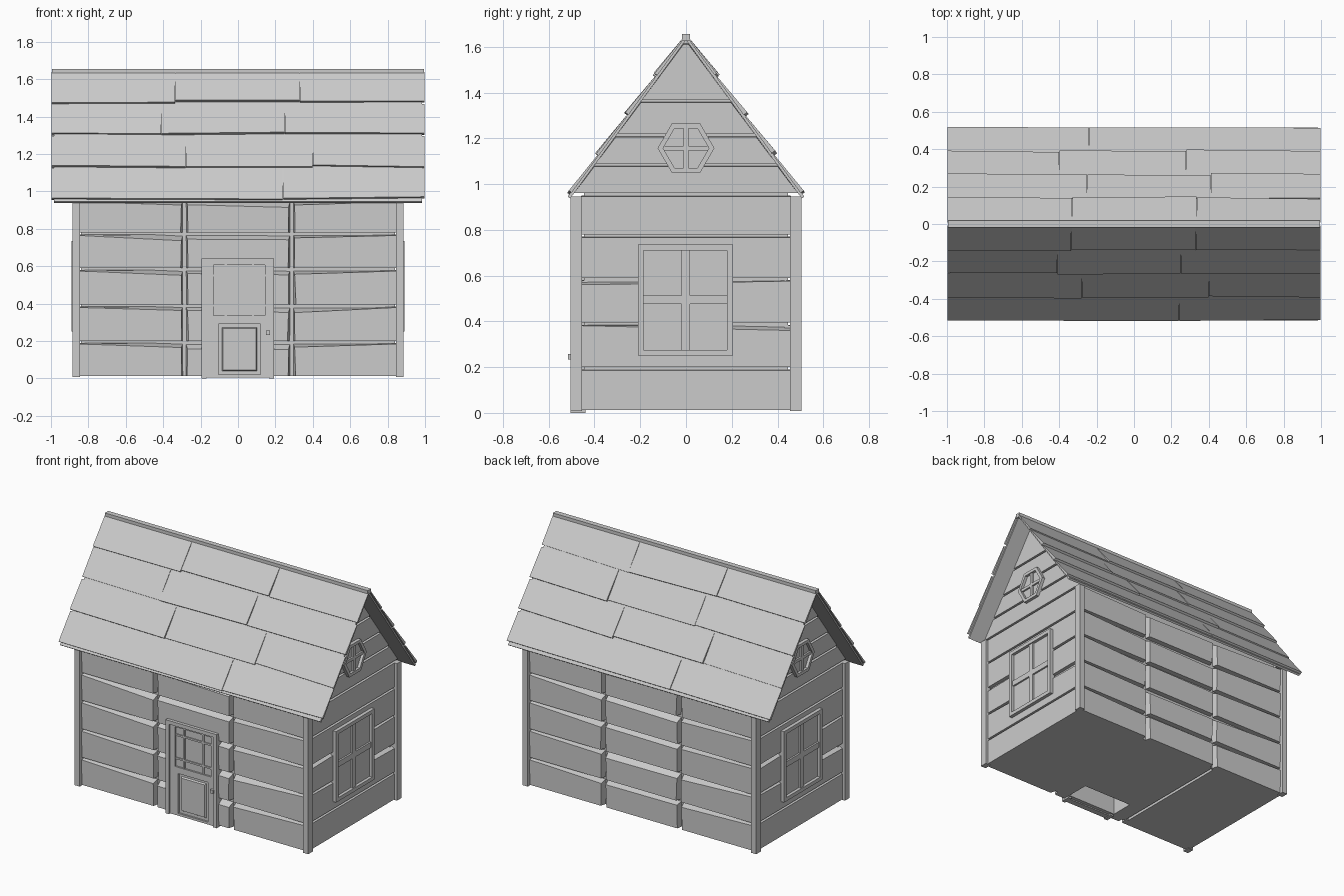
import bpy, bmesh, math, random
from mathutils import Matrix, Vector

random.seed(4)
cube = bpy.data.objects.get("Cube")
if cube:
    bpy.data.objects.remove(cube)

grey = bpy.data.materials.new("weathered grey")
grey.use_nodes = True
grey.diffuse_color = (0.6, 0.6, 0.6, 1)
grey.node_tree.nodes["Principled BSDF"].inputs["Base Color"].default_value = grey.diffuse_color

# Wall frames: local x runs along the wall, y is up, z points outward
FACE = Matrix(((1, 0, 0, 0), (0, 0, -1, 0), (0, 1, 0, 0), (0, 0, 0, 1)))
FRONT, RIGHT, BACK, LEFT = [Matrix.Rotation(k * math.pi / 2, 4, 'Z') @ FACE for k in range(4)]

PITCH = 0.73                       # gable half width gained per unit of drop
APEX, EAVE = 1.63, 0.945


def half(z):
    return PITCH * (APEX - z)


def add_prism(bm, frame, back, front):
    """Join two matching outlines, given as local points, into a solid."""
    a = [bm.verts.new(frame @ Vector(p)) for p in back]
    b = [bm.verts.new(frame @ Vector(p)) for p in front]
    n = len(a)
    bm.faces.new(a[::-1])
    bm.faces.new(b)
    for i in range(n):
        j = (i + 1) % n
        bm.faces.new((a[i], a[j], b[j], b[i]))


def add_box(bm, frame, u0, u1, v0, v1, w0, w1):
    quad = [(u0, v0), (u1, v0), (u1, v1), (u0, v1)]
    add_prism(bm, frame, [(*p, w0) for p in quad], [(*p, w1) for p in quad])


def add_plank(bm, frame, quad, w0, low, high, inset):
    """Board whose face corners are each drawn in by (du, dv)."""
    face = [(u + du, v + dv, w) for (u, v), (du, dv), w in zip(quad, inset, (low, low, high, high))]
    add_prism(bm, frame, [(*p, w0) for p in quad], face)


def add_frame(bm, frame, outer, inner, w0, w1):
    """Border between two matching outlines."""
    n = len(outer)
    for i in range(n):
        j = (i + 1) % n
        q = (outer[i], outer[j], inner[j], inner[i])
        add_prism(bm, frame, [(*p, w0) for p in q], [(*p, w1) for p in q])


def rect(u0, u1, v0, v1):
    return [(u0, v0), (u1, v0), (u1, v1), (u0, v1)]


def finish(name, bm):
    bmesh.ops.recalc_face_normals(bm, faces=bm.faces)
    mesh = bpy.data.meshes.new(name)
    bm.to_mesh(mesh)
    bm.free()
    mesh.materials.append(grey)
    ob = bpy.data.objects.new(name, mesh)
    bpy.context.collection.objects.link(ob)
    return ob


# House core, with an entry hollow and a floor seam cut from below
bm = bmesh.new()
outline = [(-0.445, 0.012), (0.445, 0.012), (0.445, half(0) and 1.02), (0, APEX), (-0.445, 1.02)]
add_prism(bm, RIGHT, [(*p, -0.84) for p in outline], [(*p, 0.84) for p in outline])
core = finish("house_core", bm)
bm = bmesh.new()
add_box(bm, FRONT, -0.19, 0.19, -0.1, 0.6, 0.27, 0.435)
add_box(bm, FRONT, -0.315, -0.295, -0.1, 0.04, -0.6, 0.6)
cutter = finish("entry_cutter", bm)
cutter.hide_render = True
cutter.hide_set(True)
cut = core.modifiers.new("entry", 'BOOLEAN')
cut.object = cutter
cut.operation = 'DIFFERENCE'

# Long wall boards, three bays wide with worn ends at the seams
rows = (0.012, 0.2, 0.395, 0.59, 0.78, 0.96)
bays = ((-0.845, -0.293), (-0.28, 0.28), (0.293, 0.845))
for name, frame in (("front_boards", FRONT), ("back_boards", BACK)):
    bm = bmesh.new()
    for z0, z1 in zip(rows, rows[1:]):
        for k, (u0, u1) in enumerate(bays):
            wear = [random.uniform(0.012, 0.03) for _ in range(4)]
            l = 0 if k == 0 else 1
            r = 0 if k == 2 else 1
            inset = [(l * wear[0] * 0.6, 0), (-r * wear[1] * 0.6, 0),
                     (-r * 0.01, -0.006 - r * wear[2]), (l * 0.01, -0.006 - l * wear[3])]
            add_plank(bm, frame, rect(u0, u1, z0, z1 - 0.01), 0.43, 0.482, 0.484, inset)
    finish(name, bm)

# End wall boards, tapering under the gable
gable = rows[:-1] + (0.96, 1.09, 1.22, 1.37, APEX - 0.005)
for name, frame in (("right_boards", RIGHT), ("left_boards", LEFT)):
    bm = bmesh.new()
    for z0, z1 in zip(gable, gable[1:]):
        top = z1 - 0.01
        a, b = (0.457, 0.457) if z0 < 0.95 else (half(z0), half(top))
        quad = [(-a, z0), (a, z0), (b, top), (-b, top)]
        c = 0.004
        inset = [(0, 0), (0, 0), (0, -c), (0, -c)]
        if z0 == 0.395:
            inset[3] = (0, -0.02)
        if z0 == 0.2:
            inset[2] = (0, -0.025)
        add_plank(bm, frame, quad, 0.82, 0.866, 0.866, inset)
    finish(name, bm)

# Corner posts
bm = bmesh.new()
for sx in (-1, 1):
    for sy in (-1, 1):
        x, y = sx * 0.865, sy * 0.48
        add_box(bm, FRONT, x - 0.02, x + 0.02, 0.008, 0.945, -y - 0.025, -y + 0.025)
finish("corner_posts", bm)

# Roof: a slab and four lapped board rows on each slope
stretch = math.hypot(1, PITCH)
length = (APEX - EAVE) * stretch
splits = ((0.24,), (-0.28, 0.4), (-0.41, 0.25), (-0.335, 0.33))
for name, turn in (("front_roof", 0), ("back_roof", math.pi)):
    up = Vector((0, PITCH, 1)).normalized()
    out = Vector((0, -1, PITCH)).normalized()
    frame = Matrix.Identity(4)
    for c, axis in enumerate((Vector((1, 0, 0)), up, out)):
        frame.col[c].xyz = axis
    frame.translation = (0, -half(EAVE), EAVE)
    frame = Matrix.Rotation(turn, 4, 'Z') @ frame
    bm = bmesh.new()
    add_box(bm, frame, -0.985, 0.985, -0.01, length, 0, 0.014)
    for i, cuts in enumerate(splits):
        edges = (-1,) + cuts + (1,)
        v0, v1 = i * length / 4, (i + 1) * length / 4
        for u0, u1 in zip(edges, edges[1:]):
            lift = random.uniform(0.022, 0.03)
            skew = [random.uniform(0, 0.016) for _ in range(2)]
            quad = [(u0 + 0.002, v0 + skew[0]), (u1 - 0.002, v0 + skew[1]), (u1 - 0.002, v1), (u0 + 0.002, v1)]
            add_plank(bm, frame, quad, 0.01, lift, 0.016, [(0, 0)] * 4)
    finish(name, bm)
bm = bmesh.new()
add_box(bm, FRONT, -0.995, 0.995, 1.625, 1.655, -0.018, 0.018)
finish("ridge_cap", bm)

# End windows: cross-barred square below, hexagon in the gable
hexagon = [(math.cos(k * math.pi / 3), math.sin(k * math.pi / 3)) for k in range(6)]
for name, frame in (("right_windows", RIGHT), ("left_windows", LEFT)):
    bm = bmesh.new()
    add_box(bm, frame, -0.2, 0.2, 0.26, 0.73, 0.85, 0.869)
    add_frame(bm, frame, rect(-0.21, 0.205, 0.25, 0.735), rect(-0.185, 0.18, 0.275, 0.71), 0.85, 0.89)
    add_box(bm, frame, -0.02, 0.018, 0.275, 0.71, 0.86, 0.882)
    add_box(bm, frame, -0.185, 0.18, 0.475, 0.513, 0.86, 0.881)
    outer, inner = ([(x * r, 1.157 + y * r) for x, y in hexagon] for r in (0.124, 0.1))
    add_prism(bm, frame, [(*p, 0.85) for p in inner], [(*p, 0.869) for p in inner])
    add_frame(bm, frame, outer, inner, 0.85, 0.888)
    add_box(bm, frame, -0.01, 0.01, 1.07, 1.245, 0.86, 0.882)
    add_box(bm, frame, -0.1, 0.1, 1.147, 1.167, 0.86, 0.881)
    finish(name, bm)

# Door frame: jambs and lintel
bm = bmesh.new()
for u in (-0.182, 0.179):
    add_box(bm, FRONT, u - 0.013, u + 0.013, 0, 0.64, 0.44, 0.505)
add_box(bm, FRONT, -0.195, 0.192, 0.615, 0.64, 0.44, 0.504)
finish("door_frame", bm)

# Door leaf with barred light, moulded lower panel and knob
bm = bmesh.new()
add_box(bm, FRONT, -0.168, 0.166, 0.004, 0.615, 0.455, 0.485)
add_frame(bm, FRONT, rect(-0.168, 0.166, 0.3, 0.615), rect(-0.13, 0.145, 0.335, 0.605), 0.47, 0.497)
add_frame(bm, FRONT, rect(-0.168, 0.166, 0.004, 0.3), rect(-0.105, 0.12, 0.02, 0.292), 0.47, 0.497)
add_plank(bm, FRONT, rect(-0.095, 0.11, 0.03, 0.282), 0.47, 0.496, 0.496,
          [(0.015, 0.015), (-0.015, 0.015), (-0.015, -0.015), (0.015, -0.015)])
for u in (-0.065, 0.08):
    add_box(bm, FRONT, u - 0.006, u + 0.006, 0.335, 0.605, 0.48, 0.493)
for v in (0.39, 0.55):
    add_box(bm, FRONT, -0.13, 0.145, v - 0.006, v + 0.006, 0.48, 0.4925)
finish("door", bm)
bm = bmesh.new()
add_box(bm, FRONT, 0.149, 0.171, 0.233, 0.257, 0.49, 0.515)
finish("door_knob", bm)
